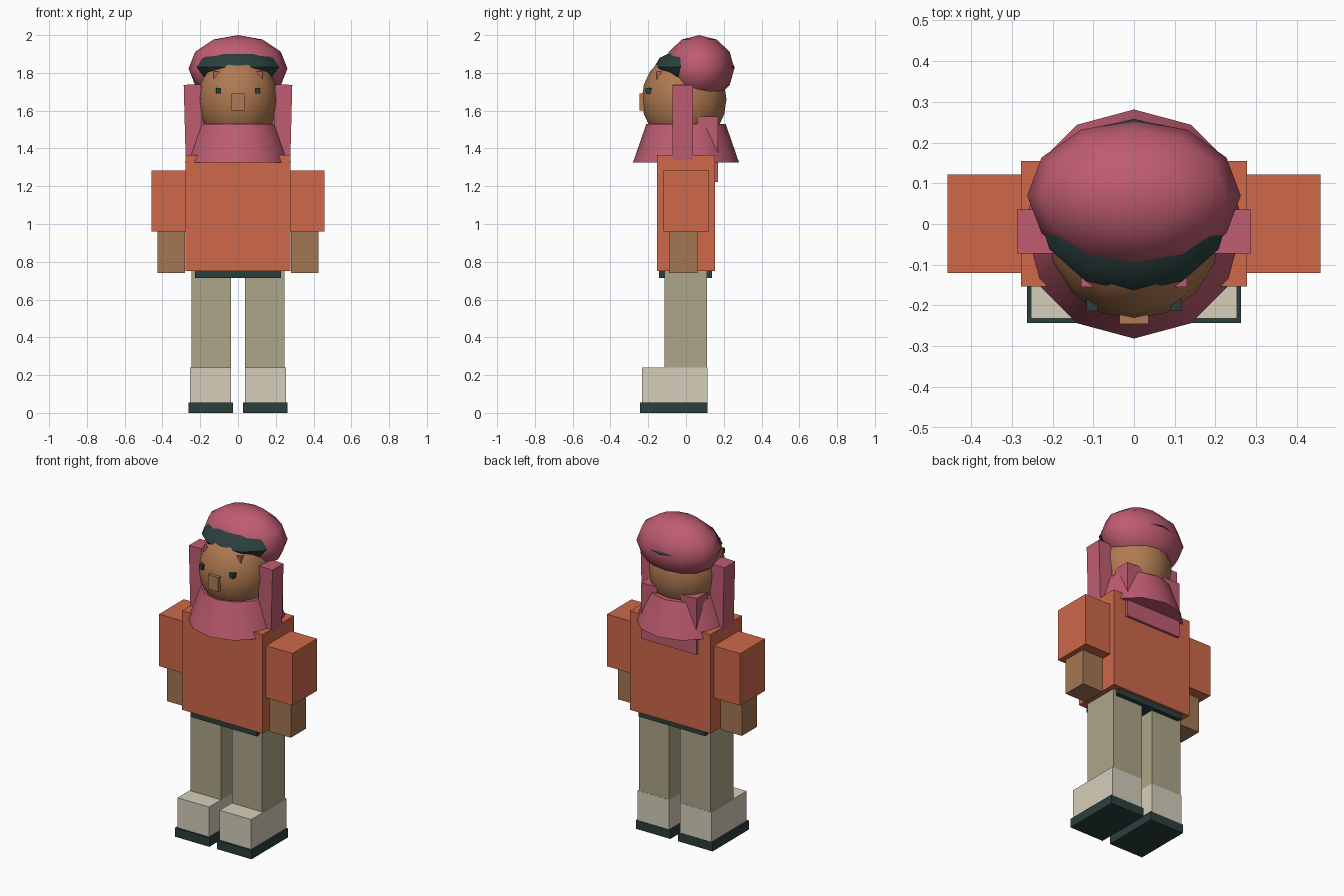
import bpy, math

if "Cube" in bpy.data.objects:
    bpy.data.objects.remove(bpy.data.objects["Cube"])


def material(name, rgb):
    m = bpy.data.materials.new(name)
    m.diffuse_color = (*rgb, 1)
    m.use_nodes = True
    m.node_tree.nodes["Principled BSDF"].inputs["Base Color"].default_value = m.diffuse_color
    return m


PINK = material("pink", (0.52, 0.107, 0.165))
ORANGE = material("orange", (0.62, 0.14, 0.067))
KHAKI = material("khaki", (0.42, 0.38, 0.246))
CREAM = material("cream", (0.67, 0.62, 0.5))
DARK = material("dark", (0.023, 0.05, 0.048))
SKIN = material("skin", (0.434, 0.195, 0.084))
ARM = material("arm_skin", (0.37, 0.18, 0.084))


def finish(name, mat, smooth=False):
    o = bpy.context.object
    o.name = name
    o.data.materials.append(mat)
    bpy.ops.object.transform_apply(location=False, rotation=False, scale=True)
    if smooth:
        bpy.ops.object.shade_smooth_by_angle(angle=math.radians(45))
    return o


def box(name, x, y, z, mat, tilt=0):
    """Box given by its (min, max) range on each axis."""
    r = (x, y, z)
    bpy.ops.mesh.primitive_cube_add(size=1, location=[(a + b) / 2 for a, b in r])
    o = bpy.context.object
    o.scale = [b - a for a, b in r]
    finish(name, mat)
    o.rotation_euler.y = tilt
    return o


def pair(name, x, y, z, mat, tilt=0):
    """The same box on both sides of the body."""
    box("left_" + name, x, y, z, mat, tilt)
    box("right_" + name, (-x[1], -x[0]), y, z, mat, -tilt)


def ball(name, centre, radii, segs, rings, mat):
    bpy.ops.mesh.primitive_uv_sphere_add(segments=segs, ring_count=rings, radius=1, location=centre)
    bpy.context.object.scale = radii
    return finish(name, mat, True)


# Legs and shoes
pair("sole", (0.027, 0.263), (-0.243, 0.115), (0, 0.055), DARK)
pair("shoe", (0.037, 0.253), (-0.232, 0.113), (0.055, 0.24), CREAM)
pair("leg", (0.037, 0.246), (-0.114, 0.112), (0.24, 0.75), KHAKI)

# Torso and belt
box("belt", (-0.228, 0.228), (-0.142, 0.138), (0.715, 0.755), DARK)
box("torso", (-0.277, 0.277), (-0.153, 0.154), (0.75, 1.365), ORANGE)

# Arms
pair("sleeve", (0.277, 0.458), (-0.12, 0.122), (0.96, 1.283), ORANGE)
pair("forearm", (0.28, 0.426), (-0.09, 0.06), (0.74, 0.97), ARM)

# Head and face
ball("head", (0, -0.01, 1.66), (0.214, 0.224, 0.25), 16, 10, SKIN)
pair("eye", (0.089, 0.117), (-0.214, -0.175), (1.69, 1.72), DARK)
box("nose", (-0.035, 0.035), (-0.246, -0.18), (1.6, 1.69), SKIN)

# Scarf around the neck
bpy.ops.mesh.primitive_cone_add(vertices=12, radius1=0.281, radius2=0.21, depth=0.205,
                                location=(0, 0, 1.4275))
finish("scarf", PINK, True)
box("scarf_back_slab", (-0.19, 0.19), (0.13, 0.17), (1.222, 1.4), PINK)

# Cap and the dark band beneath it
ball("cap", (0, 0.07, 1.823), (0.262, 0.186, 0.177), 12, 6, PINK)
ball("cap_band", (0, 0.045, 1.83), (0.24, 0.213, 0.1), 12, 6, DARK)

# Hanging side locks, back locks and brow tufts
pair("side_lock", (0.19, 0.282), (-0.072, 0.036), (1.325, 1.738), PINK, math.radians(1.5))
pair("back_lock", (0.08, 0.19), (0.06, 0.17), (1.3, 1.57), PINK)
pair("brow_tuft", (0.05, 0.13), (-0.155, -0.05), (1.65, 1.808), PINK)
